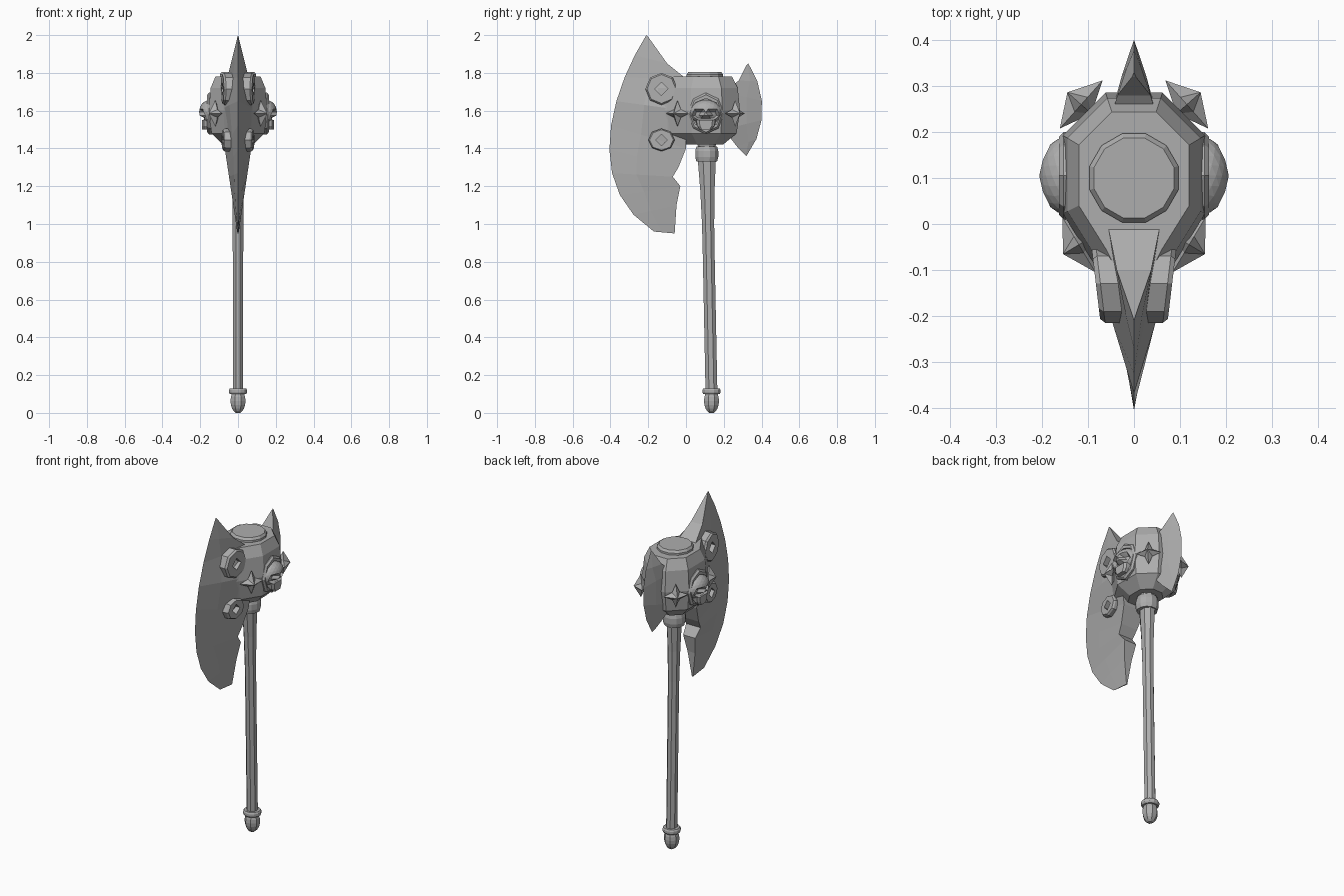
import bpy, bmesh
from math import sin, cos, pi, hypot
from mathutils import Vector
from mathutils.geometry import interpolate_bezier

cube = bpy.data.objects.get("Cube")
if cube:
    bpy.data.objects.remove(cube)

steel = bpy.data.materials.new("grey_steel")
steel.use_nodes = True
steel_colour = (0.42, 0.42, 0.42, 1)
steel.diffuse_color = steel_colour
steel.node_tree.nodes["Principled BSDF"].inputs["Base Color"].default_value = steel_colour


def finish(name, bm, mirror=False):
    bmesh.ops.recalc_face_normals(bm, faces=bm.faces)
    mesh = bpy.data.meshes.new(name)
    bm.to_mesh(mesh)
    bm.free()
    mesh.materials.append(steel)
    obj = bpy.data.objects.new(name, mesh)
    bpy.context.collection.objects.link(obj)
    if mirror:
        obj.modifiers.new("both_sides", "MIRROR")


def loft(name, rings, mirror=False, closed=False):
    """Skin equal-length rings; cap the ends or join them into a loop."""
    bm = bmesh.new()
    rows = [[bm.verts.new(point) for point in ring] for ring in rings]
    pairs = list(zip(rows, rows[1:]))
    if closed:
        pairs.append((rows[-1], rows[0]))
    else:
        bm.faces.new(rows[0])
        bm.faces.new(rows[-1])
    for lower, upper in pairs:
        for i in range(len(lower)):
            bm.faces.new((lower[i - 1], lower[i], upper[i], upper[i - 1]))
    finish(name, bm, mirror)


def circle(sides, start=0.0):
    return [(cos(start + 2 * pi * i / sides), sin(start + 2 * pi * i / sides))
            for i in range(sides)]


def turned(name, levels, sides):
    """Upright part from (height, x radius, y radius, y centre) levels."""
    loft(name, [[(rx * c, y + ry * s, z) for c, s in circle(sides, pi / sides)]
                for z, rx, ry, y in levels])


def band(name, bottom, height, radius, y):
    """Flat ring with softened rims."""
    turned(name, [(bottom + height * up, radius * size, radius * size, y)
                  for up, size in ((0, 0.9), (0.3, 1), (0.7, 1), (1, 0.9))], 12)


def blade(name, spine, edge, thin_up, thin_down):
    """Wedge from a spine in (y, z) to a curved cutting edge, thinning towards its tips."""
    controls = [Vector((0, y, z)) for y, z in edge]
    rings = []
    for (y, z), rim in zip(spine, interpolate_bezier(*controls, len(spine))):
        rise = z - 1.6
        half = max(0.1 - (thin_up if rise > 0 else thin_down) * abs(rise), 0.003)
        root = Vector((0, y, z))
        middle = root.lerp(rim, 0.6)
        side = Vector((half, 0, 0))
        rings.append([root + side, middle + side * 0.45, rim,
                      middle - side * 0.45, root - side])
    loft(name, rings)


def pierced_plate(name, centre, size, hole, corner, surface, lean):
    """Eight-sided bevelled plate with a hole; corner below one makes the hole a diamond."""
    def ring(width, height, x, pinch=1):
        points = []
        for i, (c, s) in enumerate(circle(8)):
            r = pinch if i % 2 else 1
            y = width * r * c
            points.append((x + lean * y, centre[0] + y, centre[1] + height * r * s))
        return points

    width, height = size
    loft(name, [ring(width, height, surface - 0.05), ring(width, height, surface - 0.01),
                ring(width * 0.9, height * 0.9, surface),
                ring(hole, hole, surface, corner),
                ring(hole, hole, surface - 0.05, corner)], mirror=True, closed=True)


def star_spike(name, centre, along):
    """Four-pointed faceted star set on a slanted side of the head."""
    bm = bmesh.new()
    middle, across = Vector(centre), Vector(along).normalized()
    up = Vector((0, 0, 1))
    outward = across.cross(up)
    if outward.x < 0:
        outward.negate()
    ring = []
    for i, (c, s) in enumerate(circle(8)):
        reach = 0.03 if i % 2 else 0.07
        ring.append(bm.verts.new(middle + (across * c + up * s) * reach))
    for depth in (0.04, -0.03):
        peak = bm.verts.new(middle + outward * depth)
        for i in range(8):
            bm.faces.new((ring[i - 1], ring[i], peak))
    finish(name, bm, mirror=True)


# Shaft leans slightly and flares below the collar
shaft = []
for step in range(8):
    z = 0.1 + 0.18 * step
    flare = 0.09 * max(z - 0.9, 0) ** 2
    shaft.append((z, 0.03 + flare / 2, 0.034 + flare, 0.137 - 0.02 * z))
turned("handle", shaft, 8)

# Pommel, rings and cap
bulb = [pi * step / 10 for step in range(1, 9)]
turned("pommel", [(0.063 - 0.066 * cos(a), 0.043 * sin(a), 0.043 * sin(a), 0.135)
                  for a in bulb], 8)
band("pommel_ring", 0.1, 0.03, 0.05, 0.135)
band("collar", 1.33, 0.08, 0.063, 0.11)
band("neck", 1.4, 0.06, 0.05, 0.11)
band("top_cap", 1.76, 0.045, 0.1, 0.1)

# Faceted head: one plan outline scaled by the half width at each height
plan = [(0.2, -1.9), (0.5, -1.3), (1, -0.5), (1, 0.6), (0.4, 1.2)]
plan += [(-x, y) for x, y in reversed(plan)]
loft("head_core", [[(x * w, 0.1 + y * w, z) for x, y in plan] for z, w in
                   ((1.42, 0.08), (1.48, 0.14), (1.6, 0.155), (1.72, 0.145), (1.78, 0.12))])

# Large front blade with a notch behind its beard, and small rear blade
blade("front_blade",
      [(-0.2, 1.99), (-0.1, 1.85), (0, 1.77), (0, 1.6), (0, 1.4), (-0.04, 1.3),
       (-0.07, 1.25), (-0.03, 1.2), (-0.05, 1.1), (-0.06, 0.95)],
      [(-0.21, 2), (-0.4, 1.7), (-0.55, 1.2), (-0.17, 0.96)], 0.25, 0.15)
blade("rear_blade",
      [(0.32, 1.84), (0.28, 1.76), (0.2, 1.7), (0.2, 1.5), (0.27, 1.41), (0.31, 1.37)],
      [(0.33, 1.85), (0.43, 1.7), (0.43, 1.5), (0.32, 1.36)], 0.4, 0.4)

# Pierced fittings, skull surround and star spikes
pierced_plate("upper_fitting", (-0.13, 1.715), (0.085, 0.085), 0.035, 0.7, 0.083, 0.12)
pierced_plate("lower_fitting", (-0.13, 1.445), (0.07, 0.06), 0.03, 0.7, 0.08, 0.12)
pierced_plate("skull_surround", (0.105, 1.585), (0.095, 0.11), 0.08, 1, 0.163, 0)
star_spike("front_spike", (0.12, -0.045, 1.585), (0.6, 1, 0))
star_spike("rear_spike", (0.115, 0.26, 1.585), (0.8, -0.9, 0))

# Skull ornament with pressed eye sockets and nose
bm = bmesh.new()
bmesh.ops.create_icosphere(bm, subdivisions=3, radius=1)
hollows = [(-0.04, -0.015, 0.024), (0.04, -0.015, 0.024), (0, -0.045, 0.012)]
for v in bm.verts:
    v.co *= Vector((0.058, 0.084, 0.065)).length_squared and 1
    x, y, z = 0.058 * v.co.x, 0.084 * v.co.y, 0.065 * v.co.z
    if x > 0 and any(hypot(y - hy, z - hz) < r for hy, hz, r in hollows):
        x -= 0.028
    v.co = (0.148 + x, 0.105 + y, 1.592 + z)
finish("skull", bm, mirror=True)

# Jaw narrowing outwards and downwards
loft("skull_jaw", [[(x, 0.105 + side * w * taper, z) for side, taper, z in
                    ((-1, 1, 1.55), (-1, 0.9, 1.52), (-1, 0.6, 1.5),
                     (1, 0.6, 1.5), (1, 0.9, 1.52), (1, 1, 1.55))]
                   for x, w in ((0.13, 0.055), (0.18, 0.05), (0.19, 0.035))], mirror=True)
